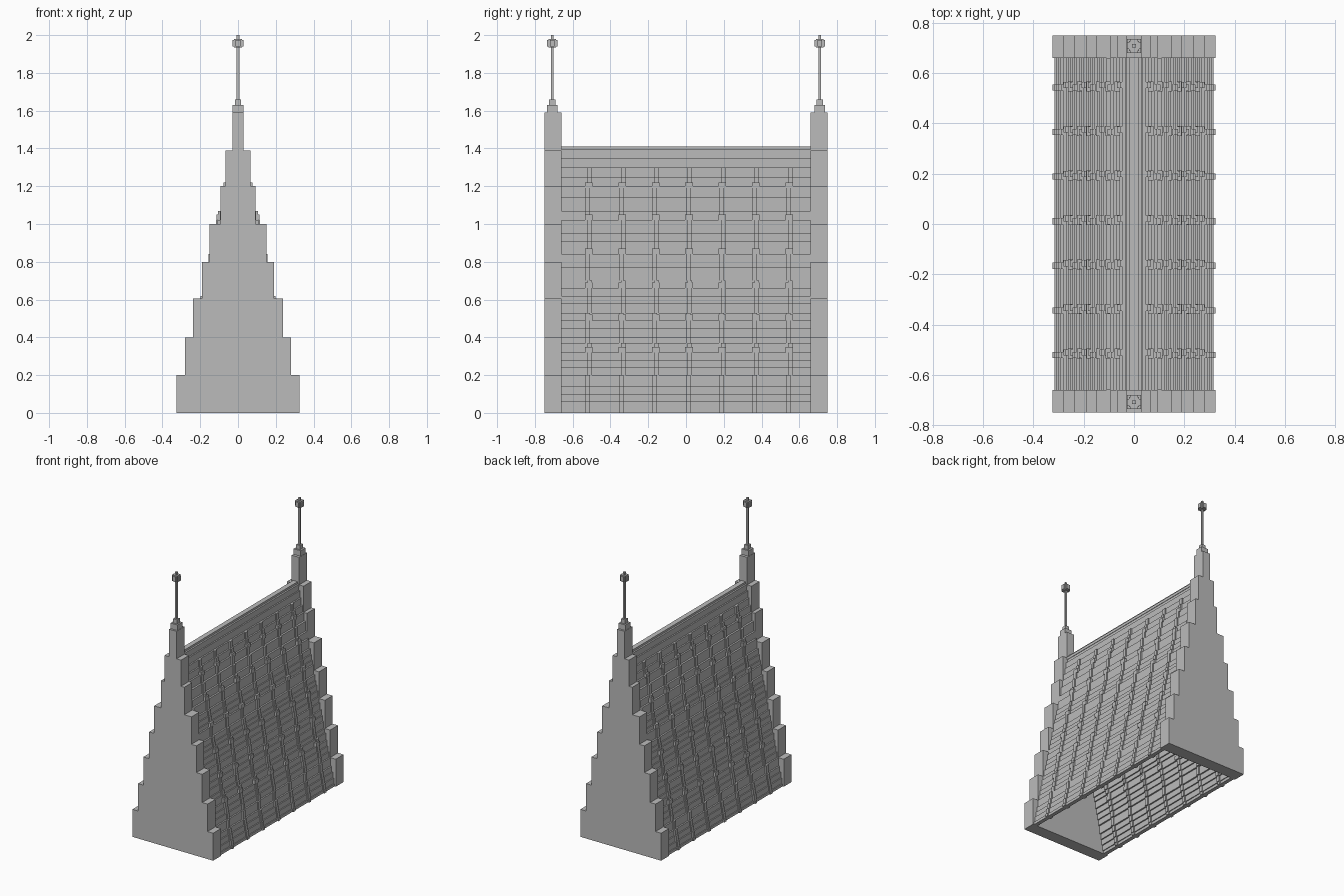
import bpy, bmesh
from mathutils import Vector, Matrix

if "Cube" in bpy.data.objects:
    bpy.data.objects.remove(bpy.data.objects["Cube"], do_unlink=True)

stone = bpy.data.materials.new("grey stone")
stone.use_nodes = True
GREY = (0.5, 0.5, 0.5, 1)
stone.diffuse_color = GREY
stone.node_tree.nodes["Principled BSDF"].inputs["Base Color"].default_value = GREY


def box(bm, x0, x1, y0, y1, z0, z1):
    lo, hi = Vector((x0, y0, z0)), Vector((x1, y1, z1))
    size = hi - lo
    matrix = Matrix.Translation((lo + hi) / 2) @ Matrix.Diagonal((*size, 1))
    bmesh.ops.create_cube(bm, size=1, matrix=matrix)


def post(bm, y, half_x, half_y, z0, z1):
    box(bm, -half_x, half_x, y - half_y, y + half_y, z0, z1)


def finish(bm, name):
    bmesh.ops.recalc_face_normals(bm, faces=bm.faces)
    mesh = bpy.data.meshes.new(name)
    bm.to_mesh(mesh)
    bm.free()
    mesh.materials.append(stone)
    ob = bpy.data.objects.new(name, mesh)
    bpy.context.collection.objects.link(ob)
    return ob


def slope(z):
    """Half width of the tile surface at a height."""
    return 0.318 - 0.2125 * z


# Stepped gable walls, each one extruded from its outline
STEPS = [0.325, 0.28, 0.237, 0.19, 0.15, 0.093, 0.066, 0.03]
LEVELS = [0, 0.2, 0.4, 0.605, 0.8, 1.0, 1.2, 1.39, 1.59]
half = []
for i, w in enumerate(STEPS):
    half += [(w, LEVELS[i]), (w, LEVELS[i + 1])]
outline = half + [(-x, z) for x, z in reversed(half)]

for name, side in (("front", -1), ("back", 1)):
    bm = bmesh.new()
    face = bm.faces.new([bm.verts.new((x, side * 0.66, z)) for x, z in outline])
    ext = bmesh.ops.extrude_face_region(bm, geom=[face])
    verts = [v for v in ext["geom"] if isinstance(v, bmesh.types.BMVert)]
    bmesh.ops.translate(bm, verts=verts, vec=(0, side * 0.09, 0))
    finish(bm, name + "_gable")

    # Finial: stepped base, slim pole and a crossed knob
    y = side * 0.708
    bm = bmesh.new()
    post(bm, y, 0.028, 0.028, 1.59, 1.63)
    post(bm, y, 0.016, 0.016, 1.63, 1.66)
    post(bm, y, 0.007, 0.007, 1.66, 2.0)
    post(bm, y, 0.028, 0.013, 1.94, 1.975)
    post(bm, y, 0.013, 0.028, 1.94, 1.975)
    post(bm, y, 0.02, 0.02, 1.935, 1.98)
    finish(bm, name + "_finial")

# Tile courses, batten lengths and clips as heights up the slope
COURSES = [0, 0.02, 0.06, 0.10, 0.14, 0.2, 0.24, 0.28, 0.32, 0.37, 0.4, 0.45,
           0.49, 0.53, 0.58, 0.62, 0.66, 0.7, 0.73, 0.77, 0.84, 0.87, 0.91,
           0.95, 1.02, 1.07, 1.14, 1.2, 1.25, 1.3, 1.35, 1.39]
CLIPS = [0.32, 0.49, 0.66, 0.84, 1.02, 1.19]
BATTEN_TOP = 1.3
BATTEN_Y = [-0.515 + 0.177 * i for i in range(7)]

for name, s in (("left", 1), ("right", -1)):
    bm = bmesh.new()
    for z0, z1 in zip(COURSES, COURSES[1:]):
        x = slope((z0 + z1) / 2)
        box(bm, s * max(x - 0.028, 0), s * x, -0.66, 0.66, z0, z1)
    finish(bm, name + "_tile_courses")

    bm = bmesh.new()
    for y in BATTEN_Y:
        for i, (z0, z1) in enumerate(zip(COURSES, COURSES[1:])):
            if z1 > BATTEN_TOP:
                break
            x = slope((z0 + z1) / 2)
            shift = 0.005 if int(z0 / 0.17) % 2 else -0.005
            box(bm, s * max(x - 0.036, 0), s * (x + 0.009),
                y + shift - 0.012, y + shift + 0.012, z0, z1)
        for z in CLIPS:
            x = slope(z)
            box(bm, s * max(x - 0.042, 0), s * (x + 0.012),
                y - 0.02, y + 0.02, z, z + 0.03)
    finish(bm, name + "_battens")

# Ridge capping
bm = bmesh.new()
box(bm, -0.03, 0.03, -0.66, 0.66, 1.375, 1.395)
box(bm, -0.018, 0.018, -0.66, 0.66, 1.395, 1.41)
finish(bm, "ridge_cap")
